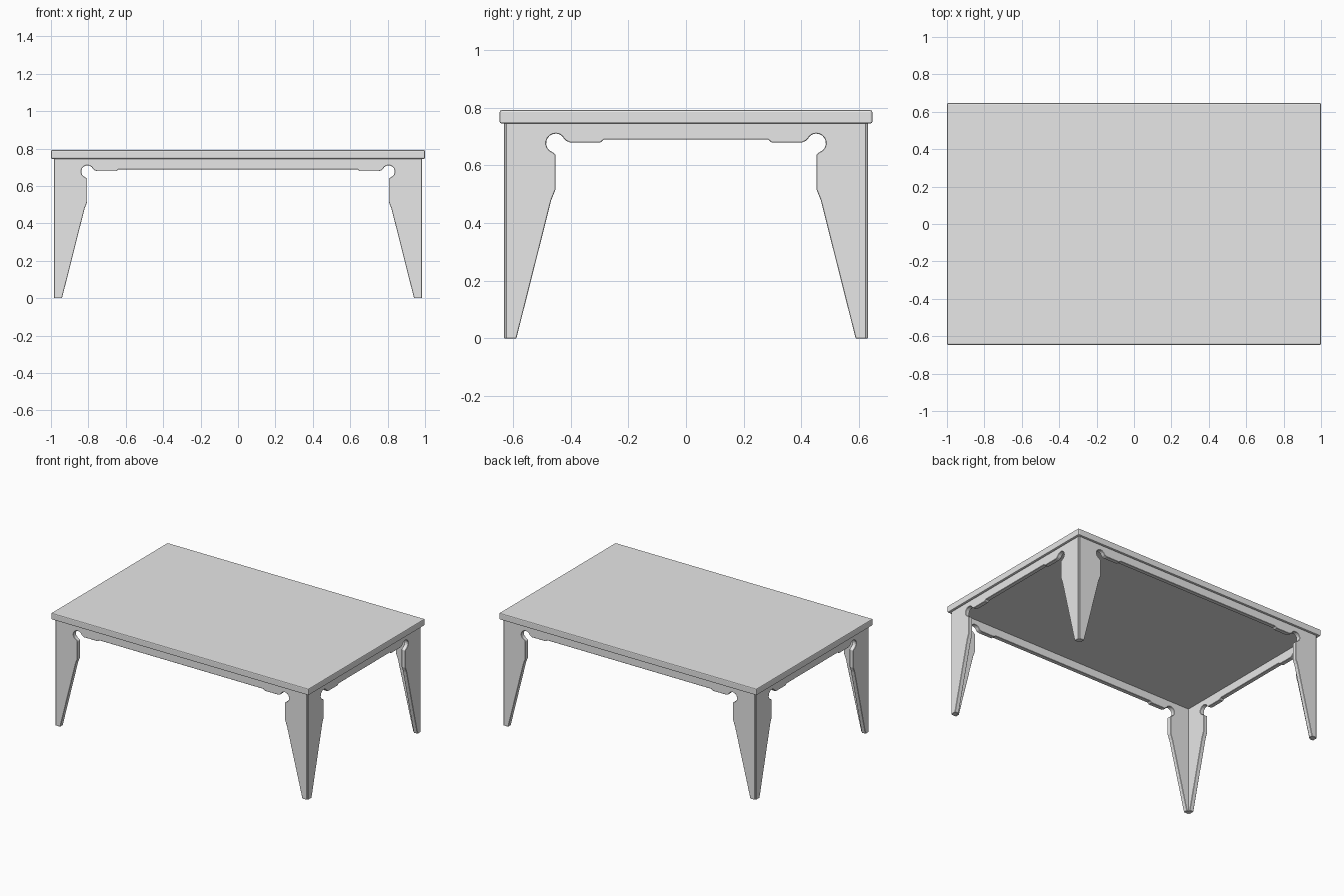
import bpy
import bmesh
import math

cube = bpy.data.objects.get("Cube")
if cube:
    bpy.data.objects.remove(cube, do_unlink=True)

grey = bpy.data.materials.new("plain_grey")
grey.use_nodes = True
grey.diffuse_color = (0.8, 0.8, 0.8, 1)
grey.node_tree.nodes["Principled BSDF"].inputs["Base Color"].default_value = (0.8, 0.8, 0.8, 1)

THICK = 0.03
RAIL_TOP = 0.748


def finish(name, bm, bevel, segments):
    """Turn a bmesh into a named object with softened edges."""
    bmesh.ops.recalc_face_normals(bm, faces=bm.faces[:])
    mesh = bpy.data.meshes.new(name)
    bm.to_mesh(mesh)
    bm.free()
    mesh.materials.append(grey)
    obj = bpy.data.objects.new(name, mesh)
    bpy.context.collection.objects.link(obj)
    mod = obj.modifiers.new("soft_edges", "BEVEL")
    mod.width = bevel
    mod.segments = segments
    mod.limit_method = "ANGLE"
    mod.angle_limit = math.radians(40)
    return obj


def half_profile():
    """Lower edge from the rail to the foot: (distance from panel end, height)."""
    pts = [(0.339, 0.689), (0.327, 0.679), (0.222, 0.679), (0.208, 0.685)]
    # round notch between the rail and the leg
    for i in range(12):
        a = math.radians(25 + i * 225 / 11)
        pts.append((0.172 + 0.033 * math.cos(a), 0.677 + 0.033 * math.sin(a)))
    # tapered leg
    pts += [(0.171, 0.638), (0.171, 0.515), (0.157, 0.48), (0.036, 0), (0, 0)]
    return pts


def apron_panel(name, half, outer, turn):
    """One cut-out board holding a rail and the two leg halves at its ends."""
    right = [(half - d, z) for d, z in half_profile()]
    left = [(-x, z) for x, z in reversed(right)]
    outline = right + [(half, RAIL_TOP), (-half, RAIL_TOP)] + left
    bm = bmesh.new()
    face = bm.faces.new([bm.verts.new((x, -outer, z)) for x, z in outline])
    ext = bmesh.ops.extrude_face_region(bm, geom=[face])
    verts = [g for g in ext["geom"] if isinstance(g, bmesh.types.BMVert)]
    bmesh.ops.translate(bm, verts=verts, vec=(0, THICK, 0))
    obj = finish(name, bm, 0.002, 1)
    obj.rotation_euler.z = math.radians(turn)


# four boards standing in a rectangle
apron_panel("front_panel", 0.977, 0.631, 0)
apron_panel("left_panel", 0.624, 0.984, 90)
apron_panel("back_panel", 0.977, 0.631, 180)
apron_panel("right_panel", 0.624, 0.984, 270)

# table top
bm = bmesh.new()
bmesh.ops.create_cube(bm, size=1)
bmesh.ops.scale(bm, vec=(2, 1.292, 0.046), verts=bm.verts)
bmesh.ops.translate(bm, vec=(0, 0, 0.768), verts=bm.verts)
finish("table_top", bm, 0.006, 2)
